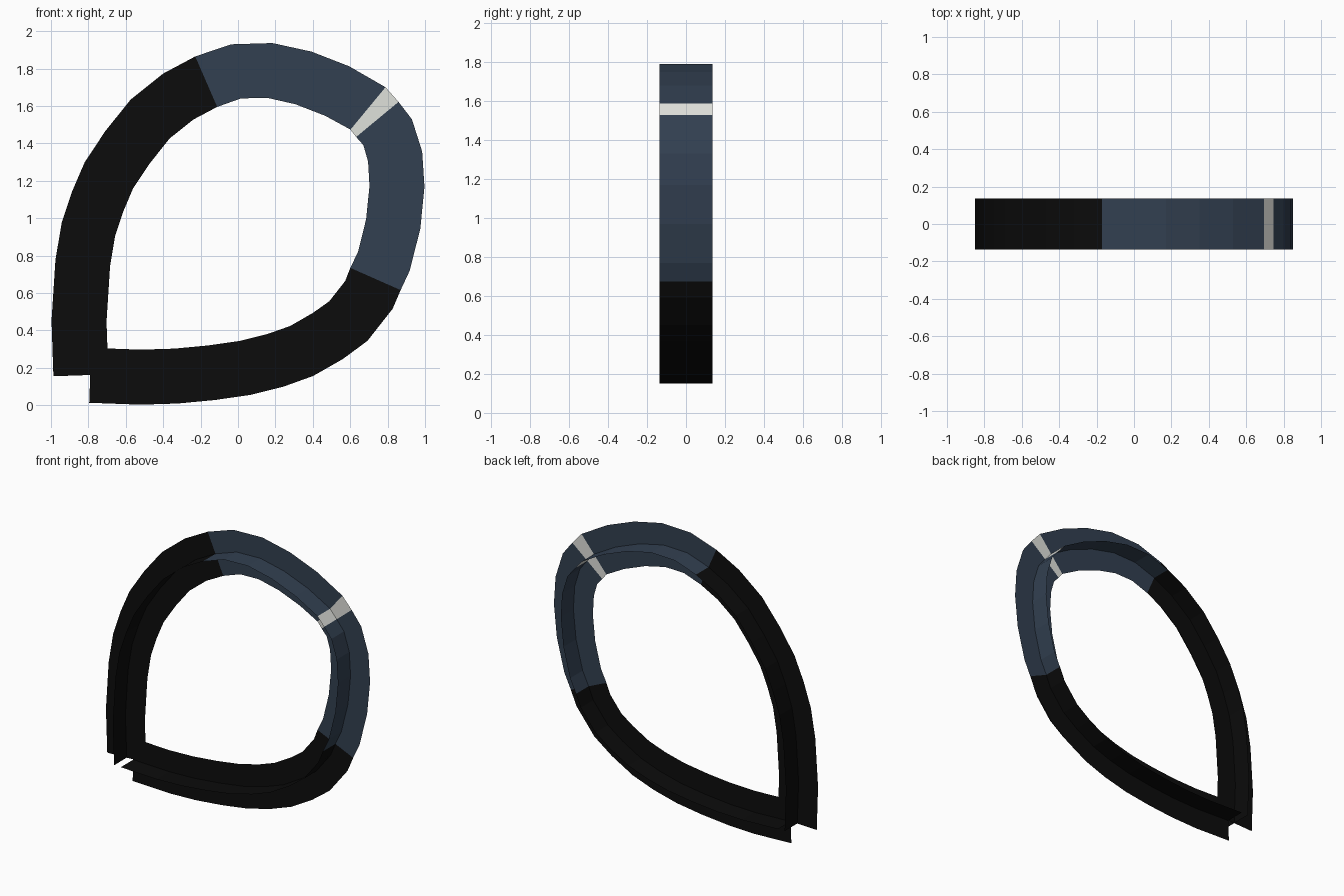
import bpy
from mathutils import Vector

cube = bpy.data.objects.get("Cube")
if cube:
    bpy.data.objects.remove(cube, do_unlink=True)

HALF_WEB = 0.147    # half width of the flat web, in the plane of the loop
HALF_BAND = 0.136   # half depth of the crossing band

# Centre line of the open loop (x, z), from the left end round to the lower end
PATH = [
    (-.84, .16), (-.85, .45), (-.83, .76), (-.8, .94), (-.75, 1.09),
    (-.69, 1.23), (-.59, 1.38), (-.47, 1.53), (-.32, 1.65), (-.17, 1.73),
    (-.01, 1.785), (.17, 1.79), (.35, 1.75), (.53, 1.68), (.695, 1.587),
    (.745, 1.528), (.8, 1.46), (.84, 1.33), (.85, 1.17), (.83, .97),
    (.78, .77), (.735, .675), (.7, .59), (.59, .45), (.48, .37),
    (.34, .29), (.2, .24), (.04, .2), (-.14, .174), (-.33, .156),
    (-.52, .15), (-.79, .16),
]
points = [Vector((x, 0, z)) for x, z in PATH]


def make_material(name, colour):
    mat = bpy.data.materials.new(name)
    mat.use_nodes = True
    rgba = (*colour, 1)
    mat.diffuse_color = rgba
    shader = mat.node_tree.nodes["Principled BSDF"]
    shader.inputs["Base Color"].default_value = rgba
    shader.inputs["Roughness"].default_value = 0.8
    return mat


def outward(i):
    """In-plane direction across the loop at a point of the centre line."""
    before = points[i] - points[i - 1] if i > 0 else Vector()
    after = points[i + 1] - points[i] if i < len(points) - 1 else Vector()
    tangent = before.normalized() + after.normalized()
    return Vector((-tangent.z, 0, tangent.x)).normalized()


def make_section(name, first, last, mat):
    """Two thin strips crossing along the centre line: flat web and deep band."""
    verts, faces = [], []
    depth = Vector((0, HALF_BAND, 0))
    for strip in ("web", "band"):
        start = len(verts)
        for i in range(first, last + 1):
            offset = outward(i) * HALF_WEB if strip == "web" else depth
            verts += [points[i] - offset, points[i] + offset]
        for k in range(start, len(verts) - 2, 2):
            faces.append((k, k + 2, k + 3, k + 1))
    mesh = bpy.data.meshes.new(name)
    mesh.from_pydata(verts, [], faces)
    mesh.materials.append(mat)
    obj = bpy.data.objects.new(name, mesh)
    bpy.context.collection.objects.link(obj)
    return obj


black = make_material("black", (.0035, .0035, .0035))
navy = make_material("slate blue", (.032, .051, .082))
white = make_material("off white", (.74, .75, .71))

# Sections of the loop, end to end
make_section("left_arm", 0, 9, black)
make_section("upper_grip", 9, 14, navy)
make_section("marker_stripe", 14, 15, white)
make_section("right_grip", 15, 21, navy)
make_section("lower_arm", 21, len(points) - 1, black)
